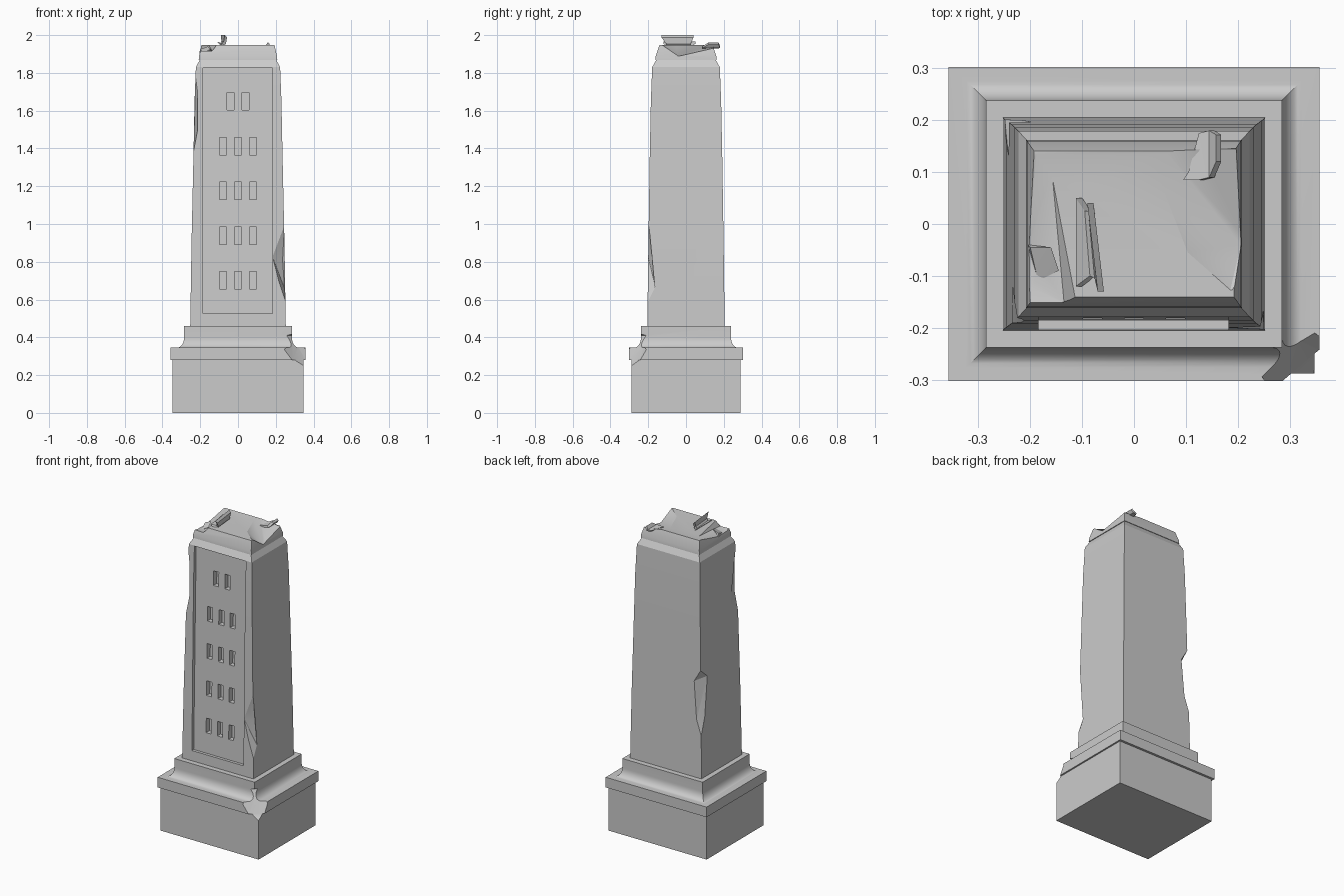
import bpy, bmesh, math
from mathutils import Vector

if "Cube" in bpy.data.objects:
    bpy.data.objects.remove(bpy.data.objects["Cube"])


def finish(name, bm):
    bmesh.ops.recalc_face_normals(bm, faces=bm.faces[:])
    me = bpy.data.meshes.new(name)
    bm.to_mesh(me)
    bm.free()
    ob = bpy.data.objects.new(name, me)
    bpy.context.collection.objects.link(ob)
    return ob


def loft(name, rings):
    """Stack of rectangles (half x, half y, z), closed at both ends."""
    bm = bmesh.new()
    loops = [[bm.verts.new((sx * hx, sy * hy, z))
              for sx, sy in ((-1, -1), (1, -1), (1, 1), (-1, 1))] for hx, hy, z in rings]
    bm.faces.new(loops[0])
    bm.faces.new(loops[-1])
    for a, b in zip(loops, loops[1:]):
        for i in range(4):
            j = (i + 1) % 4
            bm.faces.new((a[i], a[j], b[j], b[i]))
    return finish(name, bm)


def hull(name, pts):
    bm = bmesh.new()
    for p in pts:
        bm.verts.new(p)
    bmesh.ops.convex_hull(bm, input=bm.verts[:])
    return finish(name, bm)


def cut(ob, pts):
    """Subtract a convex lump from a part."""
    c = hull("cutter", pts)
    c.hide_render = True
    m = ob.modifiers.new("cut", 'BOOLEAN')
    m.operation, m.solver, m.object = 'DIFFERENCE', 'EXACT', c
    bpy.context.view_layer.objects.active = ob
    bpy.ops.object.modifier_apply(modifier=m.name)
    bpy.data.objects.remove(c)


def shard(name, rows, thick):
    """Bent sheet: rows of (x, z, y start, y end, x skew)."""
    bm = bmesh.new()
    grid = [[bm.verts.new((x, y0, z)), bm.verts.new((x + t, y0, z - t)),
             bm.verts.new((x + k + t, y1, z - t)), bm.verts.new((x + k, y1, z))]
            for x, z, y0, y1, k in rows for t in (thick,)]
    bm.faces.new(grid[0])
    bm.faces.new(grid[-1])
    for a, b in zip(grid, grid[1:]):
        for i in range(4):
            j = (i + 1) % 4
            bm.faces.new((a[i], a[j], b[j], b[i]))
    return finish(name, bm)


# Square base block
base = loft("base_block", [(.348, .288, 0), (.348, .288, .281)])

# Slab, cove and upper step
cove = []
for i in range(9):
    a = math.radians(90 * i / 8)
    dx, dz = 1 - math.sin(a), 1 - math.cos(a)
    cove.append((.253 + .07 * dx, .206 + .07 * dx, .345 + .058 * dz))
cove = [(max(.285, .285 + .038 * (1 - math.sin(math.radians(90 * i / 8)))),
         .238 + .038 * (1 - math.sin(math.radians(90 * i / 8))),
         .345 + .055 * (1 - math.cos(math.radians(90 * i / 8)))) for i in range(9)]
step = loft("moulded_plinth", [(.358, .303, .28), (.358, .303, .345)] + cove + [(.285, .238, .46)])

# Tapered shaft with a slight swell
shaft = loft("shaft", [(.253, .205, .455), (.246, .199, .9), (.236, .192, 1.35), (.230, .186, 1.65),
                       (.223, .179, 1.83), (.203, .158, 1.868), (.203, .158, 1.88)])

# Crowning cap
cap = loft("cap", [(.208, .162, 1.868), (.206, .16, 1.89), (.193, .141, 1.948)])


# Recessed front panel and its windows
def face_y(z):
    return -.205 + .026 * (z - .46) / 1.37


def recess(x0, x1, z0, z1, depth):
    cut(shaft, [(x, y, z) for x in (x0, x1) for z in (z0, z1)
                for y in (-.4, face_y(z) + depth)])


recess(-.184, .182, .525, 1.827, .018)
for row, xs in enumerate([(-.08, 0, .08)] * 4 + [(-.04, .04)]):
    z = .655 + .237 * row
    for x in xs:
        recess(x - .018, x + .018, z, z + .093, .05)

# Chips in the shaft corners
cut(shaft, [(.246, -.199, 1.0), (.181, -.202, .83), (.236, -.165, .81), (.215, -.203, .70),
            (.246, -.16, .66), (.252, -.203, .59), (.34, -.3, .7), (.34, -.3, .9)])
cut(shaft, [(-.236, -.192, 1.38), (-.213, -.19, 1.5), (-.213, -.186, 1.7), (-.234, -.12, 1.45),
            (-.229, -.14, 1.6), (-.226, -.181, 1.79), (-.33, -.28, 1.45), (-.33, -.28, 1.7)])
cut(shaft, [(-.249, .202, .73), (-.195, .197, 1.07), (-.215, .2, .83), (-.242, .13, 1.09),
            (-.245, .16, .84), (-.242, .196, 1.15), (-.34, .3, .85), (-.34, .3, 1.05)])

# Broken front right corner of the plinth
corner = [(.257, -.238, .41), (.285, -.21, .41), (.245, -.303, .335), (.358, -.21, .335),
          (.29, -.303, .275), (.358, -.245, .275), (.345, -.29, .25), (.5, -.45, .26), (.45, -.4, .5)]
cut(step, corner)
cut(base, corner)

# Broken edges of the cap
right_break = [(.06, .142, 1.95), (.04, .10, 1.95), (.10, -.055, 1.95), (.185, -.13, 1.95),
               (.206, -.04, 1.888), (.13, .03, 1.925), (.2, .145, 1.93),
               (.3, -.05, 1.9), (.3, .15, 1.95), (.1, .05, 2.1)]
left_break = [(-.187, .143, 1.95), (-.158, .10, 1.95), (-.142, -.05, 1.95), (-.112, -.142, 1.95),
              (-.135, -.15, 1.915), (-.19, -.11, 1.908), (-.205, -.04, 1.908),
              (-.3, -.2, 1.93), (-.3, .1, 1.97), (-.17, 0, 2.1)]
cut(cap, right_break)
cut(cap, left_break)

# Curled shards standing on the cap
shard("middle_shard", [(-.112, 1.965, -.12, .05, 0), (-.085, 1.956, -.10, .025, -.01),
                       (-.076, 1.966, -.105, .025, -.012), (-.07, 2.0, -.13, .04, -.02)], .012)
shard("right_shard", [(.095, 1.938, .085, .10, .01), (.125, 1.94, .085, .175, 0),
                      (.145, 1.943, .09, .18, 0), (.158, 1.962, .12, .172, 0)], .010)
hull("left_shard", [(-.205, -.04, 1.905), (-.185, -.11, 1.905), (-.145, -.09, 1.925),
                    (-.16, -.045, 1.94), (-.2, -.045, 1.925), (-.165, -.10, 1.90)])

# Smooth curved runs, keep sharp edges
for ob in bpy.context.collection.objects:
    bpy.ops.object.select_all(action='DESELECT')
    ob.select_set(True)
    bpy.context.view_layer.objects.active = ob
    bpy.ops.object.shade_smooth_by_angle(angle=math.radians(25))
